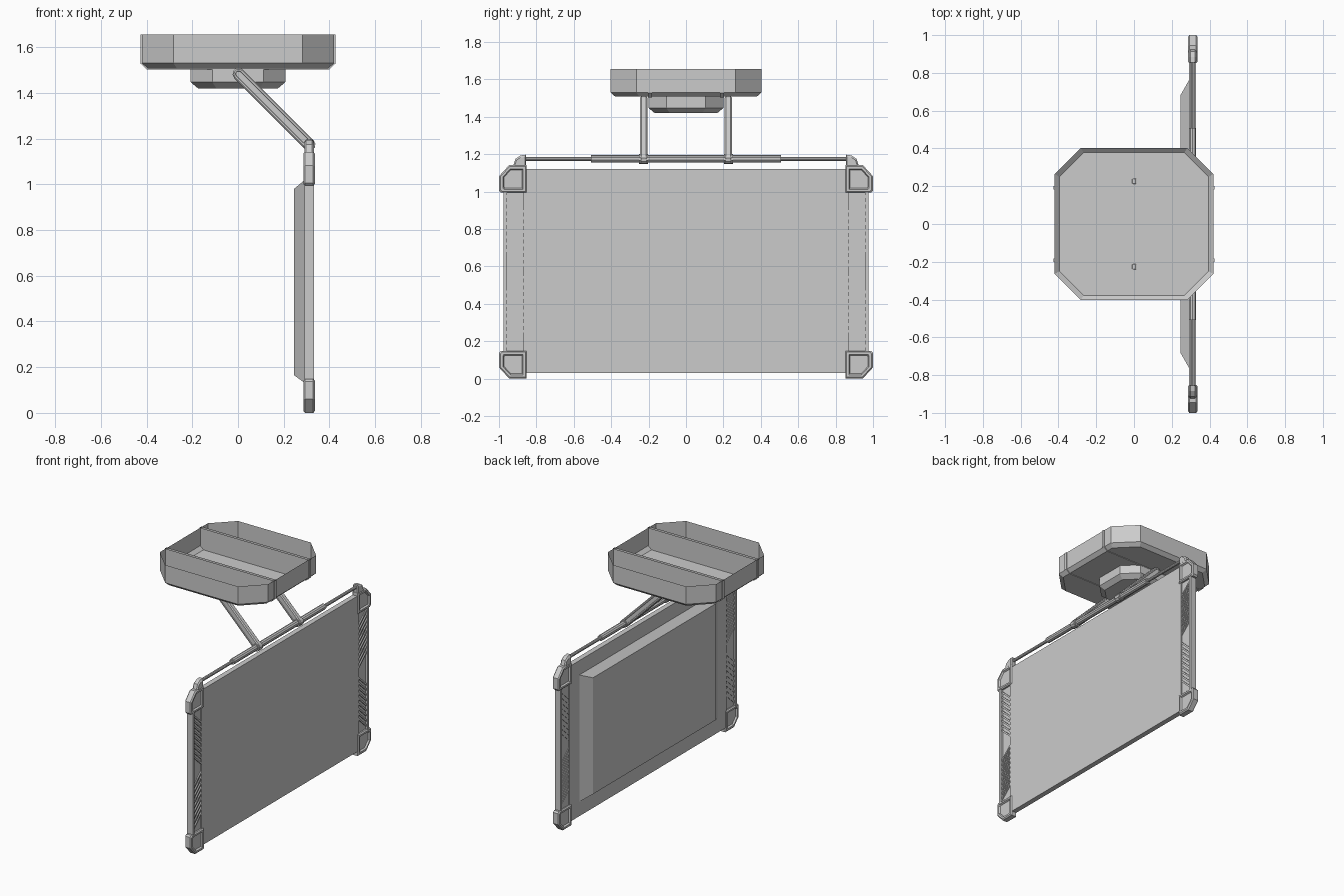
import bpy, bmesh, math
from mathutils import Vector

if "Cube" in bpy.data.objects:
    bpy.data.objects.remove(bpy.data.objects["Cube"])


def loft(name, rings, cap_start=True, cap_end=True):
    """Skin a list of equal-length closed rings into one flat-shaded object."""
    bm = bmesh.new()
    vr = [[bm.verts.new(p) for p in ring] for ring in rings]
    n = len(vr[0])
    for a, b in zip(vr, vr[1:]):
        for i in range(n):
            bm.faces.new((a[i], a[(i + 1) % n], b[(i + 1) % n], b[i]))
    if cap_start:
        bm.faces.new(vr[0][::-1])
    if cap_end:
        bm.faces.new(vr[-1])
    bmesh.ops.recalc_face_normals(bm, faces=bm.faces)
    me = bpy.data.meshes.new(name)
    bm.to_mesh(me)
    bm.free()
    ob = bpy.data.objects.new(name, me)
    bpy.context.collection.objects.link(ob)
    return ob


def octagon(hx, hy, c, z):
    pts = [(hx, hy - c), (hx - c, hy), (c - hx, hy), (-hx, hy - c)]
    pts += [(-x, -y) for x, y in pts]
    return [(x, y, z) for x, y in pts]


def plate(name, yz, x0, x1):
    return loft(name, [[(x, y, z) for y, z in yz] for x in (x0, x1)])


def box(name, x0, x1, y0, y1, z0, z1):
    return plate(name, [(y0, z0), (y1, z0), (y1, z1), (y0, z1)], x0, x1)


def rod(name, x, z, r, y0, y1, n=10):
    circle = [(x + r * math.cos(2 * math.pi * (i + .5) / n),
               z + r * math.sin(2 * math.pi * (i + .5) / n)) for i in range(n)]
    return loft(name, [[(a, y, b) for a, b in circle] for y in (y0, y1)])


# Ceiling housing: open-topped tray with chamfered corners and bevelled underside
loft("ceiling_housing", [octagon(.42, .403, .138, 1.655),
                         octagon(.42, .403, .138, 1.53),
                         octagon(.395, .378, .128, 1.507)], False, True).location = (0, 0, 0)

# Lower hub below the housing
loft("ceiling_hub", [octagon(.207, .2, .095, 1.507),
                     octagon(.207, .2, .095, 1.447),
                     octagon(.175, .168, .08, 1.42)])

# Straps that cross the housing, open at the top
strap = [(-.426, 1.655), (-.426, 1.528), (-.399, 1.503),
         (.399, 1.503), (.426, 1.528), (.426, 1.655)]
for s in (-1, 1):
    ob = loft("housing_strap", [[(x, s * .192 + d, z) for x, z in strap] for d in (-.01, .01)])
    bm = bmesh.new()
    bm.from_mesh(ob.data)
    top = [f for f in bm.faces if all(v.co.z > 1.65 for v in f.verts)]
    bmesh.ops.delete(bm, geom=top, context='FACES_ONLY')
    bm.to_mesh(ob.data)
    bm.free()

# Swing arms: bevelled stadium bars with a raised inner face
A, B = Vector((.003, 1.483)), Vector((.312, 1.174))
along = (B - A).normalized()
base = math.atan2(along.y, along.x)


def stadium(r, y):
    pts = []
    for centre, start in ((B, base - math.pi / 2), (A, base + math.pi / 2)):
        for i in range(6):
            t = start + math.pi * i / 5
            pts.append((centre.x + r * math.cos(t), y, centre.y + r * math.sin(t)))
    return pts


half = [(.027, .012), (.021, .019), (.014, .019), (.012, .016)]
section = [(r, -d) for r, d in half[::-1]] + half
for s in (-1, 1):
    loft("swing_arm", [stadium(r, s * .226 + d) for r, d in section])
    rod("arm_pivot", .312, 1.174, .026, s * .226 - .024, s * .226 + .024)

# Telescopic cross bar
rod("cross_bar", .31, 1.175, .02, -.508, .508)
for s in (-1, 1):
    y0, y1 = sorted((s * .5, s * .87))
    rod("cross_bar_rod", .31, 1.175, .011, y0, y1)

# Screen panel and its rear bulge
box("screen_panel", .292, .328, -.866, .866, .03, 1.12)


def yz_rect(x, hy, z0, z1):
    return [(x, -hy, z0), (x, hy, z0), (x, hy, z1), (x, -hy, z1)]


loft("screen_rear_bulge", [yz_rect(.293, .765, .13, 1.02), yz_rect(.245, .68, .165, .98)])

# Corner guards: bevelled blocks with recessed faces
corner = [(.852, 0), (.945, 0), (1, .06), (1, .137), (.99, .148), (.852, .148)]
cy, cz = .922, .078
layers = [(.66, .297), (.74, .286), (.9, .286), (1, .293),
          (1, .329), (.9, .336), (.74, .336), (.66, .325)]
# End brackets, side view profile
bracket = [(.855, 1.135), (.855, 1.197), (.885, 1.193), (.912, 1.175), (.925, 1.135)]

for s in (-1, 1):
    for top in (False, True):
        rings = []
        for k, x in layers:
            ring = []
            for y, z in corner:
                yy, zz = cy + (y - cy) * k, cz + (z - cz) * k
                ring.append((x, s * yy, 1.142 - zz if top else zz))
            rings.append(ring)
        loft("corner_guard", rings)

    # Brackets joining the cross bar to the upper guards
    loft("bar_bracket", [[(x, s * (.886 + (y - .886) * k), 1.135 + (z - 1.135) * k)
                          for y, z in bracket]
                         for x, k in ((.29, .8), (.298, 1), (.324, 1), (.332, .8))])

    # Side frames: outer and inner rails around a thin backing
    for name, a, b, x0, x1 in (("side_rail", .957, .976, .29, .333),
                               ("side_backing", .864, .96, .3, .318),
                               ("inner_rail", .862, .87, .294, .328)):
        y0, y1 = sorted((s * a, s * b))
        box(name, x0, x1, y0, y1, .14, 1.005)

    # Diagonal slats, mirrored about the middle of each side frame
    for m in (-1, 1):
        for i in range(9):
            h = .025 + i * .036
            quad = [(.87, h), (.957, h + .08), (.957, h + .095), (.87, h + .015)]
            plate("side_slat", [(s * y, .574 + m * z) for y, z in quad], .296, .326)
